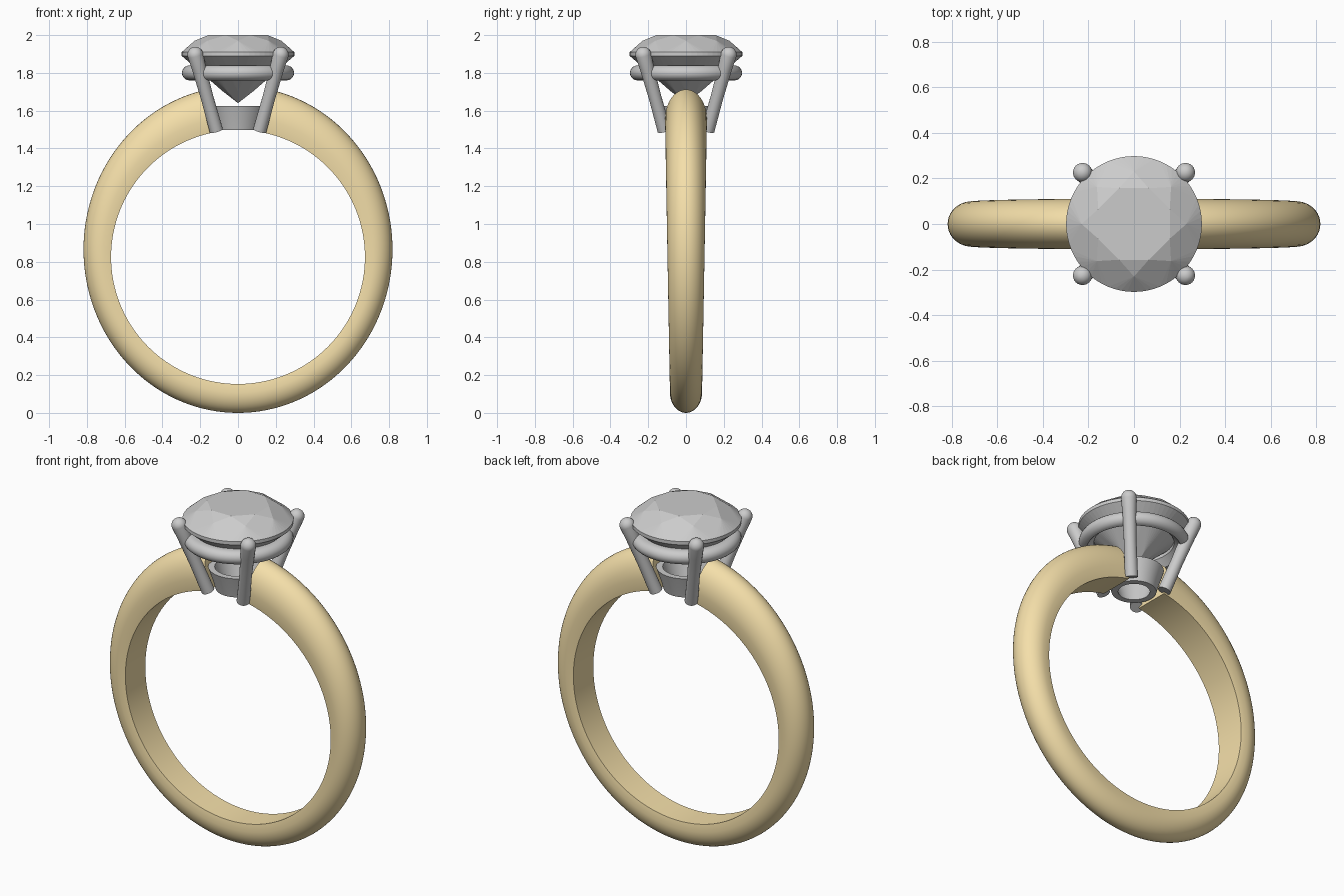
import bpy, bmesh
from math import sin, cos, pi, radians, sqrt, atan2
from mathutils import Matrix, Vector

if "Cube" in bpy.data.objects:
    bpy.data.objects.remove(bpy.data.objects["Cube"])

gold = bpy.data.materials.new("gold")
gold.diffuse_color = (0.91, 0.74, 0.40, 1)
gold.use_nodes = True
gold.node_tree.nodes["Principled BSDF"].inputs["Base Color"].default_value = gold.diffuse_color


def finish(bm, name, smooth=True, mat=None):
    bmesh.ops.recalc_face_normals(bm, faces=bm.faces)
    me = bpy.data.meshes.new(name)
    bm.to_mesh(me)
    bm.free()
    ob = bpy.data.objects.new(name, me)
    bpy.context.collection.objects.link(ob)
    if mat:
        me.materials.append(mat)
    if smooth:
        bpy.ops.object.select_all(action='DESELECT')
        ob.select_set(True)
        bpy.context.view_layer.objects.active = ob
        bpy.ops.object.shade_smooth_by_angle(angle=radians(40))
    return ob


def loft(rings, name, loop=False, mat=None):
    """Skin a list of closed rings; cap the ends unless looped."""
    bm = bmesh.new()
    vs = [[bm.verts.new(p) for p in ring] for ring in rings]
    n = len(vs[0])
    pairs = list(zip(vs, vs[1:])) + ([(vs[-1], vs[0])] if loop else [])
    for a, b in pairs:
        for i in range(n):
            j = (i + 1) % n
            bm.faces.new((a[i], a[j], b[j], b[i]))
    if not loop:
        bm.faces.new(vs[0])
        bm.faces.new(vs[-1])
    return finish(bm, name, True, mat)


def circle(r, z, n):
    return [Vector((r * cos(2 * pi * i / n), r * sin(2 * pi * i / n), z)) for i in range(n)]


# Band: D-shaped section swept round the finger hole, thicker and wider at the top
CZ, RIN = 0.825, 0.672


def outer_radius(a):
    # distance from hole centre to the outer ellipse (centre z 0.865)
    A, B, d = 0.818, 0.865, CZ - 0.865
    s, c = sin(a), cos(a)
    qa = (s / A) ** 2 + (c / B) ** 2
    qb = 2 * d * c / B ** 2
    qc = (d / B) ** 2 - 1
    return (-qb + sqrt(qb * qb - 4 * qa * qc)) / (2 * qa)


section = [(-0.95, 0.0), (0.95, 0.0), (0.98, 0.1)]
for i in range(21):
    s = pi * i / 20
    section.append((cos(s), 0.3 + 0.7 * sin(s)))
section.append((-0.98, 0.1))

gap, steps = radians(10.5), 128
rings = []
for k in range(steps + 1):
    a = gap + (2 * pi - 2 * gap) * k / steps
    th, w = outer_radius(a) - RIN, 0.098 + 0.013 * cos(a)
    rings.append([((RIN + t * th) * sin(a), y * w, CZ + (RIN + t * th) * cos(a)) for y, t in section])
loft(rings, "band", mat=gold)

# Seat: hollow conical collar between the band ends
seat = [(0.085, 1.497), (0.12, 1.497), (0.135, 1.55), (0.16, 1.625), (0.125, 1.625)]
loft([circle(r, z, 64) for r, z in seat], "seat", loop=True)

# Gallery ring under the stone: rounded outside, flat top
gallery = [(0.215, 1.84), (0.215, 1.80)]
for i in range(11):
    s = -pi / 2 + pi * i / 10
    gallery.append((0.255 + 0.042 * cos(s), 1.80 + 0.04 * sin(s)))
loft([circle(r, z, 64) for r, z in gallery], "gallery_ring", loop=True)

# Four leaning prongs with round tips
rad0, rad1, z0, z1 = 0.163, 0.335, 1.495, 1.935
length = sqrt((rad1 - rad0) ** 2 + (z1 - z0) ** 2)
tilt = atan2(rad1 - rad0, z1 - z0)
tip = 0.042
profile = [(0.036, 0), (0.034, length * 0.4), (0.038, length * 0.75)]
profile += [(tip * cos(s), length - tip + tip * sin(s)) for s in [pi / 2 * i / 8 for i in range(8)]]
profile.append((0.002, length))
for i in range(4):
    m = (Matrix.Rotation(pi / 4 + i * pi / 2, 4, 'Z') @ Matrix.Translation((rad0, 0, z0))
         @ Matrix.Rotation(tilt, 4, 'Y'))
    loft([[m @ p for p in circle(r, z, 20)] for r, z in profile], f"prong_{i + 1}")

# Stone: round brilliant cut as the convex hull of its facet corners
bm = bmesh.new()
pts = circle(0.298, 1.910, 64) + circle(0.298, 1.890, 64) + [Vector((0, 0, 1.64))]
turn = Matrix.Rotation(pi / 8, 4, 'Z')
pts += [turn @ p for p in circle(0.17, 2.0, 8)]
pts += circle(0.23, 1.97, 8) + circle(0.08, 1.702, 8)
for p in pts:
    bm.verts.new(p)
bmesh.ops.convex_hull(bm, input=bm.verts)
bmesh.ops.dissolve_limit(bm, angle_limit=radians(1), verts=bm.verts, edges=bm.edges)
finish(bm, "stone", smooth=False)
